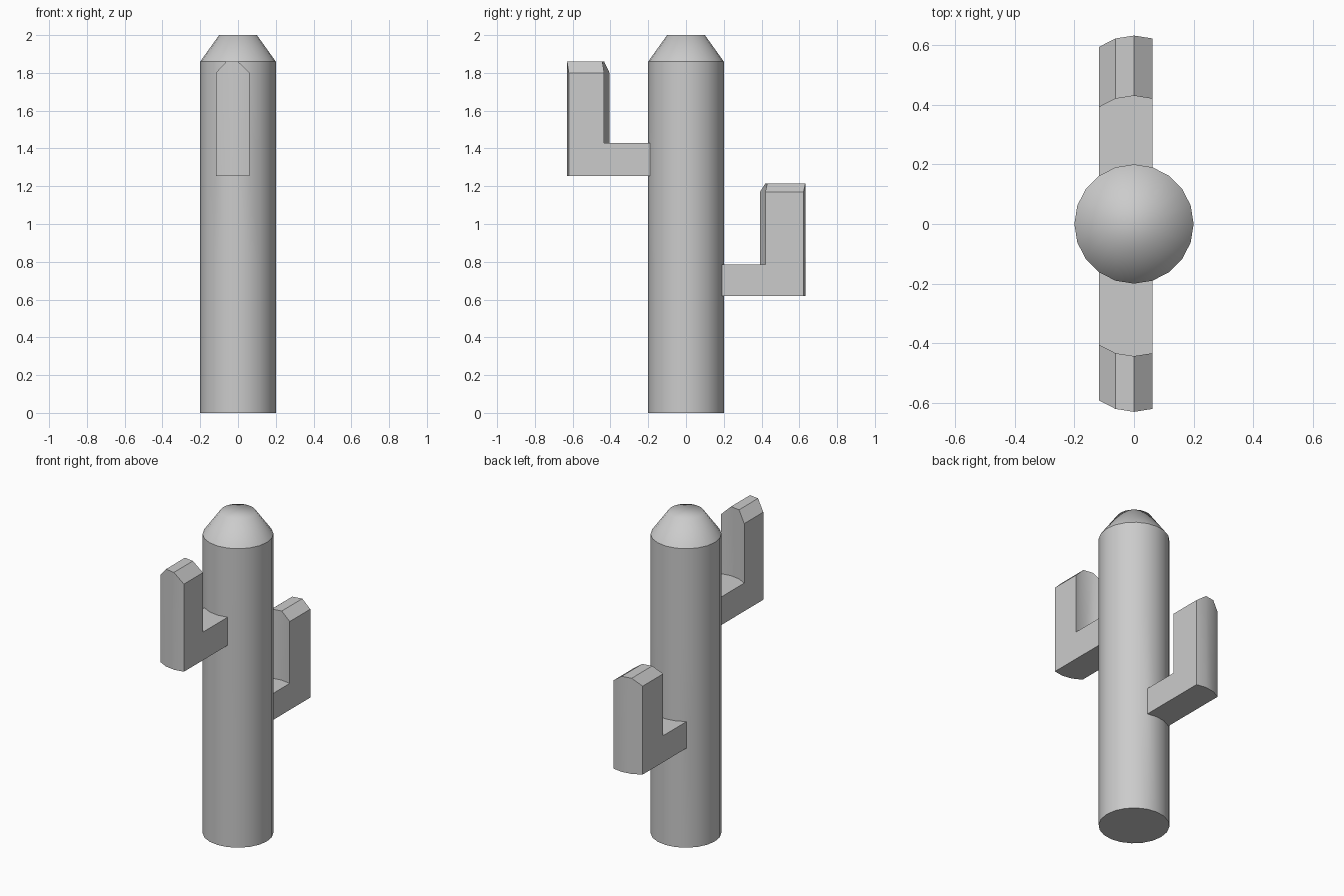
import bpy, bmesh, math

if "Cube" in bpy.data.objects:
    bpy.data.objects.remove(bpy.data.objects["Cube"])

SIDES = 20
# (height, radius) of each trunk ring; the arms grow out of the bands between rings
RINGS = [(0, .2), (.62, .2), (.785, .2), (1.255, .2), (1.43, .2), (1.86, .2), (2, .1)]
# lower ring, side columns, y direction, inner offset, outer offset, shoulder z, tip z
ARMS = [(1, [-2, -1, 0, 1], 1, .23, .432, 1.17, 1.215),
        (3, [12, 11, 10, 9], -1, .243, .43, 1.80, 1.86)]

bm = bmesh.new()


def ring(z, r):
    step = 2 * math.pi / SIDES
    return [bm.verts.new((r * math.sin(k * step), r * math.cos(k * step), z))
            for k in range(SIDES)]


# trunk, leaving the bands open where arms attach
rings = [ring(z, r) for z, r in RINGS]
openings = {(a[0], min(c, d) % SIDES) for a in ARMS for c, d in zip(a[1], a[1][1:])}
for i in range(len(rings) - 1):
    for k in range(SIDES):
        if (i, k) not in openings:
            n = (k + 1) % SIDES
            bm.faces.new((rings[i][k], rings[i][n], rings[i + 1][n], rings[i + 1][k]))
bm.faces.new(rings[0])
cap = bm.faces.new(rings[-1])

# arms: an L outline for each column, bridged across the width
for lo, cols, d, inner, outer, shoulder, tip in ARMS:
    z0, z1 = RINGS[lo][0], RINGS[lo + 1][0]
    outlines = []
    for j, k in enumerate(cols):
        a, b = rings[lo][k], rings[lo + 1][k]
        top = tip if j in (1, 2) else shoulder
        pts = [(outer, z0), (outer, top), (inner, top), (inner, z1)]
        outlines.append([a] + [bm.verts.new((a.co.x, a.co.y + d * o, z))
                               for o, z in pts] + [b])
    for p, q in zip(outlines, outlines[1:]):
        for m in range(5):
            bm.faces.new((p[m], p[m + 1], q[m + 1], q[m]))
    bm.faces.new(outlines[0])
    bm.faces.new(outlines[-1])

# smooth shading with sharp corners; the crown cap blends into its cone
bmesh.ops.recalc_face_normals(bm, faces=bm.faces[:])
for f in bm.faces:
    f.smooth = True
for e in bm.edges:
    e.smooth = e in cap.edges[:] or e.calc_face_angle(0) < math.radians(30)

mesh = bpy.data.meshes.new("cactus")
bm.to_mesh(mesh)
bm.free()
bpy.context.collection.objects.link(bpy.data.objects.new("cactus", mesh))
